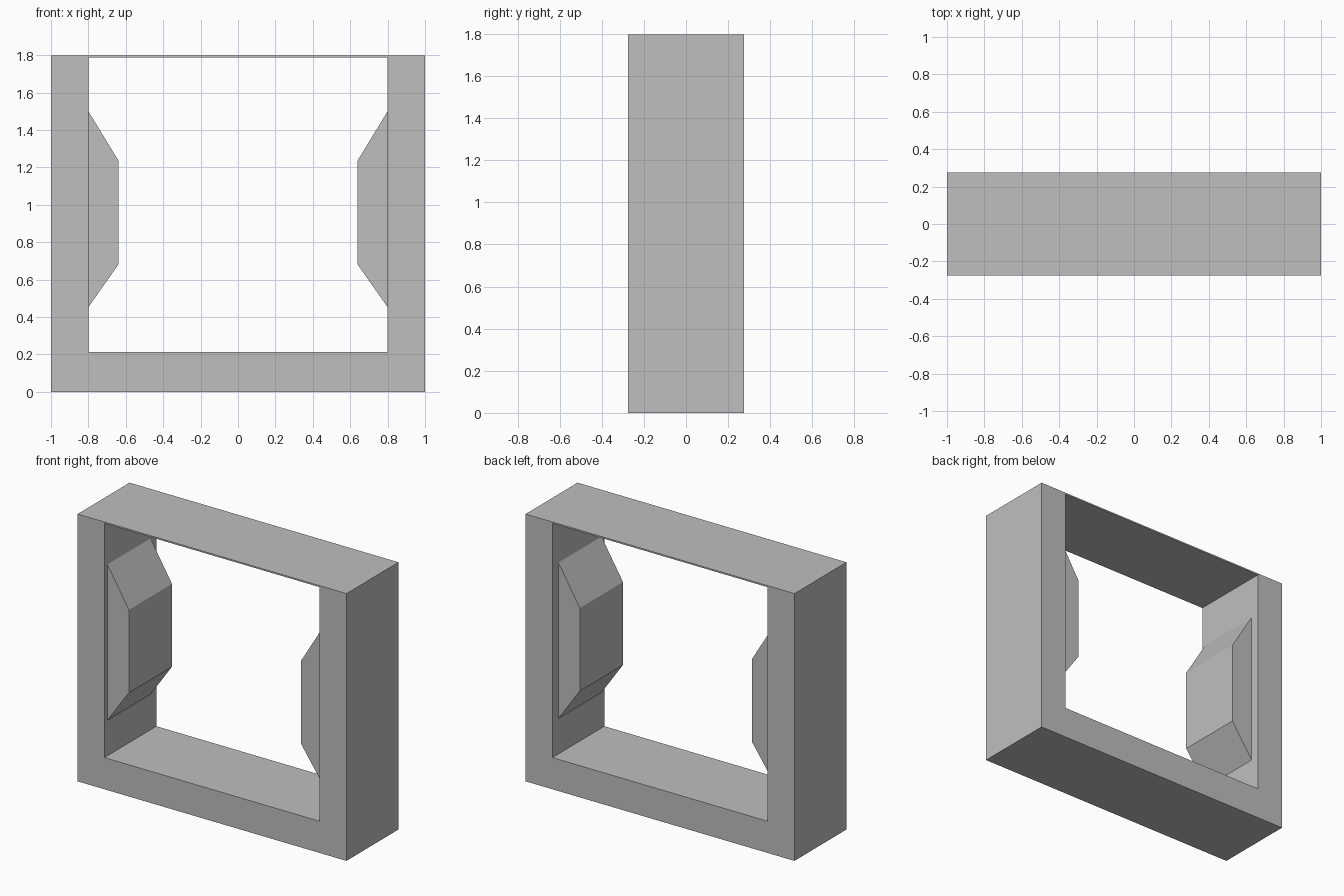
import bpy
import bmesh

default = bpy.data.objects.get("Cube")
if default:
    bpy.data.objects.remove(default, do_unlink=True)

grey = bpy.data.materials.new("plain grey")
grey.use_nodes = True
colour = (0.52, 0.52, 0.52, 1)
grey.diffuse_color = colour
grey.node_tree.nodes["Principled BSDF"].inputs["Base Color"].default_value = colour

WIDTH, HEIGHT, HALF_DEPTH = 1.0, 1.797, 0.276
INNER, FLOOR, CEILING = 0.80, 0.213, 1.787


def finish(bm, name):
    bmesh.ops.recalc_face_normals(bm, faces=bm.faces)
    mesh = bpy.data.meshes.new(name)
    bm.to_mesh(mesh)
    bm.free()
    mesh.materials.append(grey)
    obj = bpy.data.objects.new(name, mesh)
    bpy.context.collection.objects.link(obj)
    return obj


def rectangle(half_width, low, high):
    return [(-half_width, low), (half_width, low), (half_width, high), (-half_width, high)]


# Square frame: outer and inner loops at front and back, joined by quads
bm = bmesh.new()
loops = [[bm.verts.new((x, y, z)) for x, z in outline]
         for y, outline in (
             (-HALF_DEPTH, rectangle(WIDTH, 0, HEIGHT)),
             (HALF_DEPTH, rectangle(WIDTH, 0, HEIGHT)),
             (HALF_DEPTH, rectangle(INNER, FLOOR, CEILING)),
             (-HALF_DEPTH, rectangle(INNER, FLOOR, CEILING)))]
for a, b in zip(loops, loops[1:] + loops[:1]):
    for i in range(4):
        j = (i + 1) % 4
        bm.faces.new((a[i], a[j], b[j], b[i]))
finish(bm, "frame")


# Tapered pads on the inner side walls
def pad(name, side):
    profile = [(INNER, 0.452), (0.64, 0.68), (0.64, 1.237), (INNER, 1.50)]
    front, back = -0.245, 0.213
    bm = bmesh.new()
    face = bm.faces.new([bm.verts.new((side * x, front, z)) for x, z in profile])
    grown = bmesh.ops.extrude_face_region(bm, geom=[face], use_keep_orig=True)
    moved = [v for v in grown["geom"] if isinstance(v, bmesh.types.BMVert)]
    bmesh.ops.translate(bm, verts=moved, vec=(0, back - front, 0))
    finish(bm, name)


pad("left_pad", 1)
pad("right_pad", -1)
